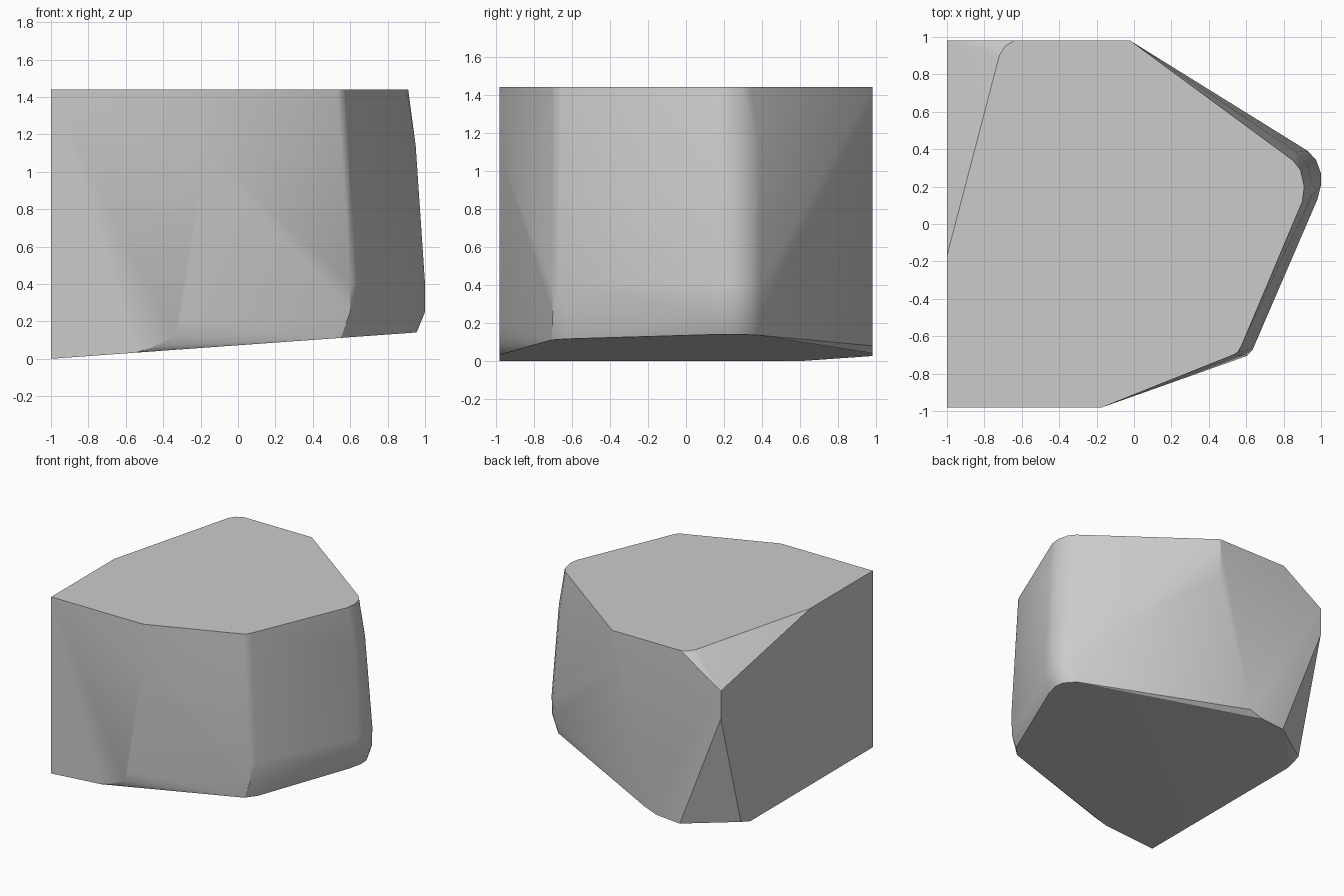
import bpy, bmesh, math

if "Cube" in bpy.data.objects:
    bpy.data.objects.remove(bpy.data.objects["Cube"])

TOP = 1.44
HALF_DEPTH = 0.98


def level(outline, z):
    """Horizontal outline at a constant height."""
    return [(x, y, z) for x, y in outline]


def wall(profile, y):
    """Upright x-z profile on a flat front or back wall."""
    return [(x, y, z) for x, z in profile]


def underside(outline):
    """Outline on the sloping bottom plane, rising toward +x."""
    return [(x, y, 0.072 * (x + 1)) for x, y in outline]


# Flat top, with its clipped back left corner
points = level([(-1, -0.98), (-0.17, -0.98), (0.53, -0.70), (0.555, -0.685),
                (0.575, -0.65), (0.90, 0.12), (0.91, 0.20), (0.89, 0.29),
                (0.85, 0.34), (-0.02, 0.98), (-0.64, 0.98), (-0.69, 0.95),
                (-0.72, 0.90), (-1, -0.17)], TOP)

# Bulging, rounded right-hand corners
points += level([(0.95, 0.15), (0.95, 0.23), (0.93, 0.31), (0.87, 0.385)], 1.14)
points += level([(0.605, -0.705), (0.635, -0.67), (0.655, -0.62), (0.98, 0.13),
                 (1.0, 0.21), (1.0, 0.27), (0.975, 0.34), (0.93, 0.39)], 0.40)
points += level([(0.60, -0.70), (0.65, -0.62), (0.98, 0.13),
                 (1.0, 0.22), (1.0, 0.27), (0.97, 0.34), (0.92, 0.39)], 0.25)

# Sloping underside
points += underside([(-1, -0.98), (-0.55, -0.98), (0.55, -0.705), (0.62, -0.63),
                     (0.93, 0.12), (0.955, 0.22), (0.95, 0.30), (0.88, 0.39),
                     (-0.42, 0.98), (-0.63, 0.98), (-1, 0.60)])

# Front and back walls, and the chipped back left upright edge
points += wall([(-0.17, 1.10), (-0.31, 0.20), (-0.34, 0.12), (-0.42, 0.07)], -HALF_DEPTH)
points += wall([(-0.02, 1.12), (-0.315, 0.08), (-1, 0.98), (-1, 1.206)], HALF_DEPTH)
points.append((-1, 0.72, 0.04))

# Wrap the outlines in one convex rock block
bm = bmesh.new()
for p in points:
    bm.verts.new(p)
hull = bmesh.ops.convex_hull(bm, input=bm.verts[:])
loose = [v for v in bm.verts if not v.link_faces]
bmesh.ops.delete(bm, geom=loose, context='VERTS')
bmesh.ops.dissolve_limit(bm, angle_limit=math.radians(1), verts=bm.verts[:], edges=bm.edges[:])
bmesh.ops.recalc_face_normals(bm, faces=bm.faces[:])
mesh = bpy.data.meshes.new("rock_block")
bm.to_mesh(mesh)
bm.free()

rock = bpy.data.objects.new("rock_block", mesh)
bpy.context.collection.objects.link(rock)
bpy.context.view_layer.objects.active = rock
rock.select_set(True)
bpy.ops.object.shade_smooth_by_angle(angle=math.radians(30))
